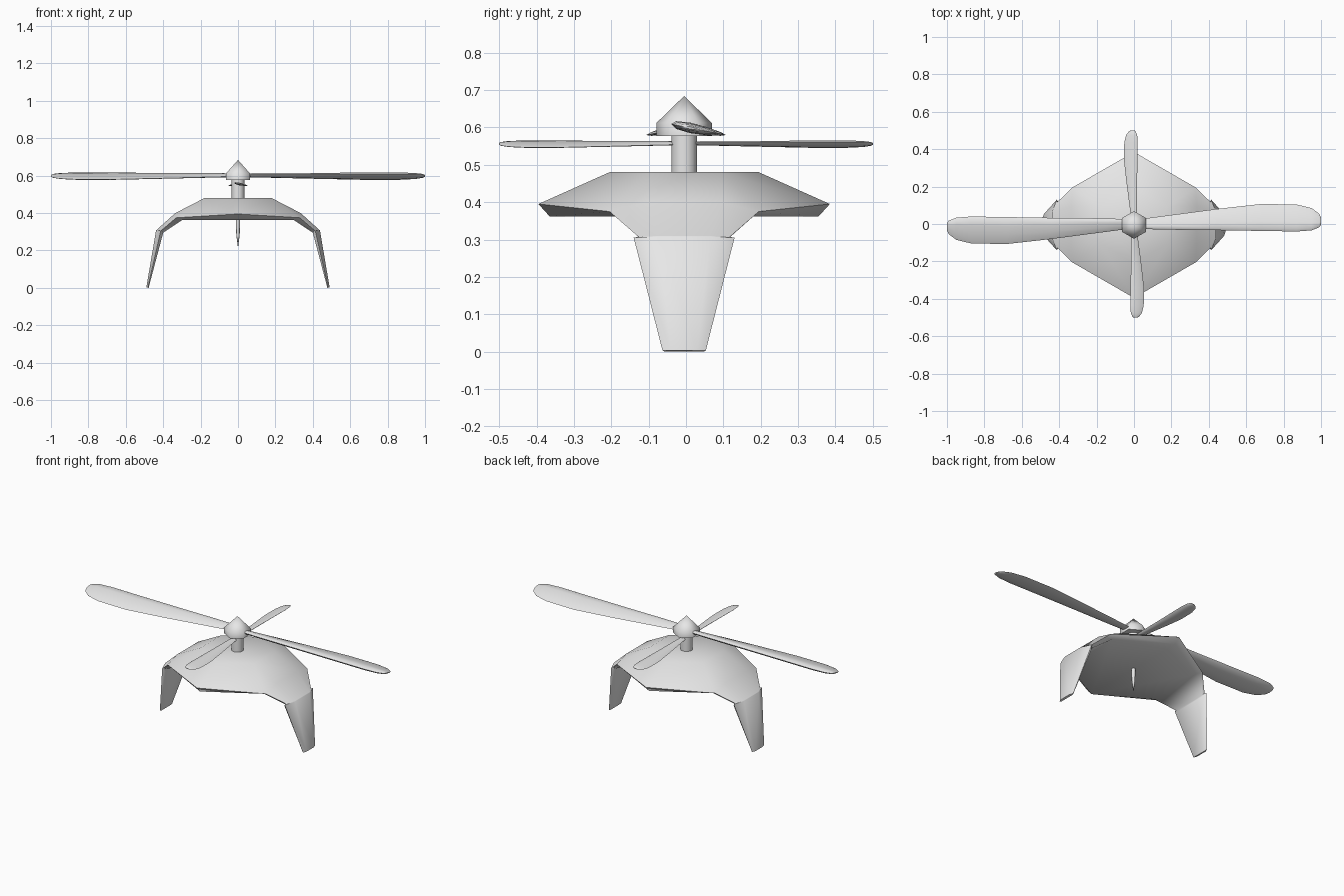
import bpy, bmesh, math
from mathutils import Matrix

if "Cube" in bpy.data.objects:
    bpy.data.objects.remove(bpy.data.objects["Cube"], do_unlink=True)

grey = bpy.data.materials.new("light_grey")
grey.use_nodes = True
grey.diffuse_color = (0.8, 0.8, 0.8, 1)
grey.node_tree.nodes["Principled BSDF"].inputs["Base Color"].default_value = (0.8, 0.8, 0.8, 1)
Y0 = -0.005  # body and mast sit slightly forward


def finish(name, bm, angle, mirror=False):
    bmesh.ops.recalc_face_normals(bm, faces=bm.faces)
    me = bpy.data.meshes.new(name)
    bm.to_mesh(me)
    bm.free()
    me.materials.append(grey)
    ob = bpy.data.objects.new(name, me)
    bpy.context.collection.objects.link(ob)
    bpy.ops.object.select_all(action='DESELECT')
    ob.select_set(True)
    bpy.context.view_layer.objects.active = ob
    bpy.ops.object.shade_smooth_by_angle(angle=math.radians(angle))
    if mirror:
        ob.modifiers.new("Mirror", 'MIRROR').use_clip = True
    return ob


def loft(bm, rings):
    for a, b in zip(rings, rings[1:]):
        n = len(a)
        for i in range(n):
            j = (i + 1) % n
            bm.faces.new((a[i], a[j], b[j], b[i]))


# Body shell with arm and leg: one half, mirrored across x
bm = bmesh.new()


def pair(x, y, z):
    return [bm.verts.new((x, s * y + Y0, z)) for s in (-1, 1)]


low, rim, top = pair(0, .36, .362), pair(0, .39, .395), pair(0, .2, .48)
top_side = pair(.18, .1, .48)
sections = [  # inner, edge and outer points: arm root, knee, leg top, foot
    [(.30, .18, .362), (.33, .20, .375), (.335, .10, .40)],
    [(.40, .11, .295), (.41, .122, .307), (.435, .07, .31)],
    [(.402, .12, .287), (.413, .135, .305), (.438, .07, .308)],
    [(.478, .052, 0), (.482, .058, .003), (.49, .035, .003)],
]
rings = []
for sec in sections:
    i, e, o = [pair(*p) for p in sec]
    rings.append([i[0], e[0], o[0], o[1], e[1], i[1]])
loft(bm, rings)
bm.faces.new(rings[-1])
r = rings[0]
for k, (inner, edge, outer) in enumerate(((r[0], r[1], r[2]), (r[5], r[4], r[3]))):
    bm.faces.new((low[k], inner, edge, rim[k]))
    bm.faces.new((rim[k], edge, top_side[k], top[k]))
    bm.faces.new((edge, outer, top_side[k]))
bm.faces.new((top_side[0], r[2], r[3], top_side[1]))
bm.faces.new((top[0], top_side[0], top_side[1], top[1]))
bm.faces.new((low[0], r[0], r[5], low[1]))
finish("body_and_legs", bm, 50, mirror=True)


# Turned parts from (radius, z) profiles
def turned(name, profile, sides, start=0.0, angle=65):
    bm = bmesh.new()
    rings = []
    for rad, z in profile:
        rings.append([bm.verts.new((rad * math.cos(start + 2 * math.pi * i / sides),
                                    rad * math.sin(start + 2 * math.pi * i / sides) + Y0, z))
                      for i in range(sides)])
    loft(bm, rings)
    bm.faces.new(rings[0])
    bm.faces.new(rings[-1])
    bmesh.ops.remove_doubles(bm, verts=bm.verts, dist=1e-5)
    return finish(name, bm, angle)


turned("mast", [(.034, .47), (.034, .585)], 16)
turned("hub_cap", [(.074, .577), (.074, .612), (0, .684)], 6, math.pi / 2)
turned("belly_spike", [(.012, .366), (.009, .28), (0, .215)], 8)


# Rotor blades: lens-shaped sections with a pitched chord
STATIONS = [  # x, trailing y, leading y, half thickness
    (.02, -.025, .025, .009), (.15, -.030, .042, .010), (.44, -.033, .080, .012),
    (.68, -.037, .107, .013), (.87, -.040, .104, .013), (.95, -.034, .085, .011),
    (.99, -.018, .055, .007), (1.0, -.004, .035, .003),
]


def rotor(name, size, turn, z):
    bm = bmesh.new()
    for spin in (0, math.pi):
        mat = (Matrix.Translation((0, 0, z)) @ Matrix.Rotation(turn + spin, 4, 'Z')
               @ Matrix.Scale(size, 4))
        rings = []
        for x, lo, hi, t in STATIONS:
            ring = []
            for i in range(10):
                a = 2 * math.pi * i / 10
                mid, half = (lo + hi) / 2, (hi - lo) / 2
                y = mid + half * math.cos(a)
                dz = t * math.sin(a) * (1 - .45 * math.cos(a))
                v = bm.verts.new((x, y, dz - .2 * (y - .02)))
                v.co = mat @ v.co
                ring.append(v)
            rings.append(ring)
        loft(bm, rings)
        bm.faces.new(rings[0])
        bm.faces.new(rings[-1])
    finish(name, bm, 60)


rotor("main_rotor", 1.0, 0, .597)
rotor("cross_rotor", .5, math.pi / 2, .555)
